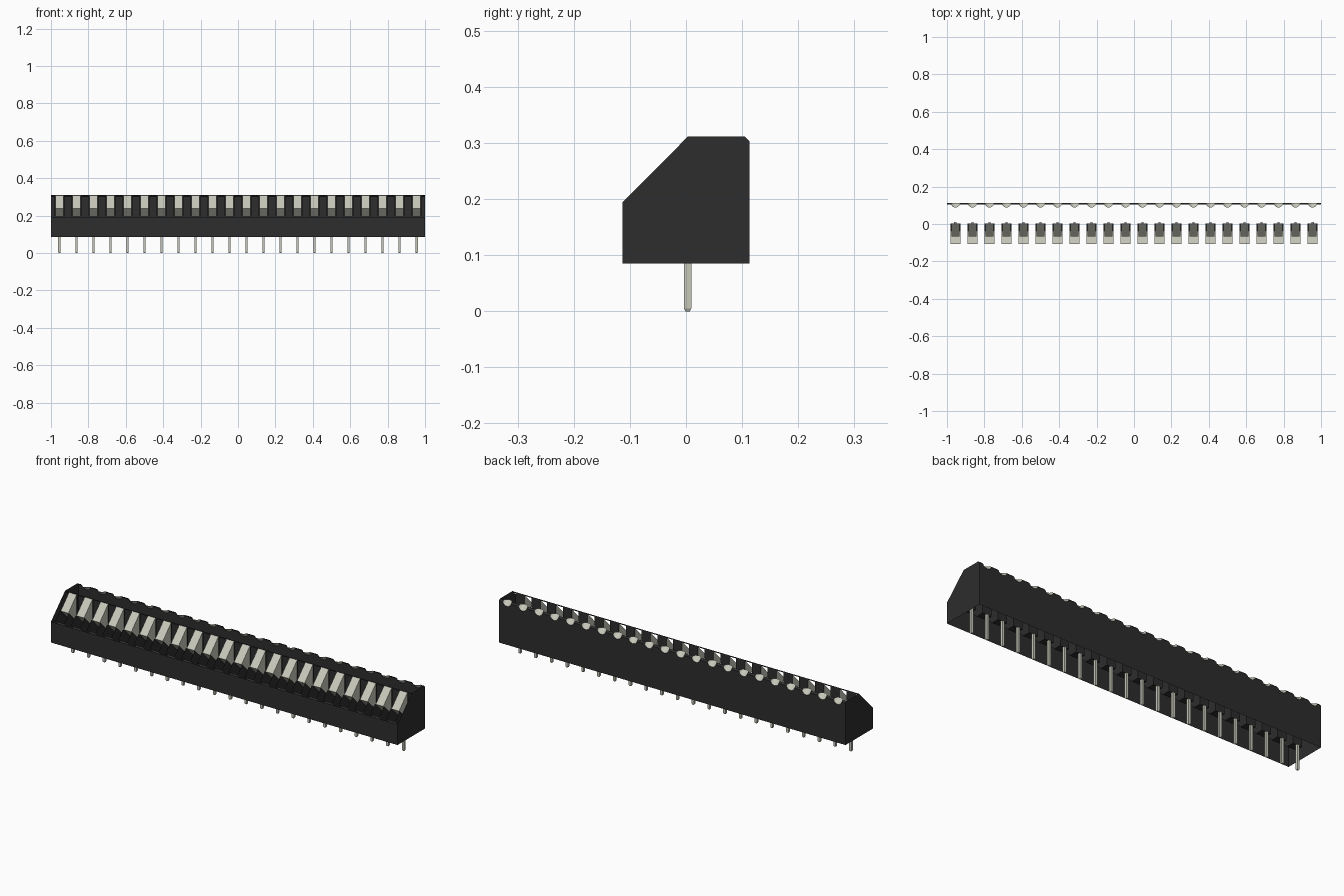
import bpy, bmesh, math

if "Cube" in bpy.data.objects:
    bpy.data.objects.remove(bpy.data.objects["Cube"])

N = 22
PITCH = 2 / N
XS = [-1 + PITCH * (i + 0.5) for i in range(N)]
Y = 0.113          # half depth of housing
Z0, ZF, ZT = 0.085, 0.194, 0.311   # bottom, front lip, top
R, D = 0.025, 0.025                # notch half width and depth
T0 = math.asin(0.008 / D)          # where the notch meets the chamfer
ARC = [T0 + (math.pi - 2 * T0) * k / 10 for k in range(11)]


def material(name, col):
    m = bpy.data.materials.new(name)
    m.diffuse_color = (*col, 1)
    m.use_nodes = True
    m.node_tree.nodes["Principled BSDF"].inputs["Base Color"].default_value = m.diffuse_color
    return m


BLACK = material("black_plastic", (0.026, 0.026, 0.026))
METAL = material("pale_metal", (0.57, 0.57, 0.49))


def build(name, faces, mat, fix=False):
    """Make one object from a list of polygons."""
    bm = bmesh.new()
    for f in faces:
        bm.faces.new([bm.verts.new(p) for p in f])
    bmesh.ops.remove_doubles(bm, verts=bm.verts, dist=1e-5)
    if fix:
        bmesh.ops.recalc_face_normals(bm, faces=bm.faces)
    me = bpy.data.meshes.new(name)
    bm.to_mesh(me)
    bm.free()
    me.materials.append(mat)
    ob = bpy.data.objects.new(name, me)
    bpy.context.collection.objects.link(ob)
    return ob


def strip(x0, x1, a, b):
    """Rectangle across x between two (y, z) points."""
    return [(x0, *a), (x1, *a), (x1, *b), (x0, *b)]


def prism(x0, x1, prof):
    """Closed prism along x from a (y, z) profile."""
    n = len(prof)
    fs = [strip(x0, x1, prof[i], prof[(i + 1) % n]) for i in range(n)]
    fs.append([(x0, *p) for p in reversed(prof)])
    fs.append([(x1, *p) for p in prof])
    return fs


# Housing end plates
side = [(-Y, Z0), (Y, Z0), (Y, 0.303), (0.105, ZT), (0.003, ZT), (-Y, ZF)]
build("end_plates", [[(1, *p) for p in side],
                     [(-1, *p) for p in reversed(side)]], BLACK)

# Front wall of the open housing
build("front_wall", [strip(-1, 1, (-Y, Z0), (-Y, ZF))], BLACK)

# Back wall with a rounded notch per position, and its chamfered top edge
wall, chamfer = [], []
for x in XS:
    notch = [(x + R * math.cos(t), Y, ZT - D * math.sin(t)) for t in ARC]
    l, r = x - PITCH / 2, x + PITCH / 2
    wall.append([(r, Y, Z0), (l, Y, Z0), (l, Y, 0.303)]
                + notch[::-1] + [(r, Y, 0.303)])
    c = R * math.cos(T0)
    for a, b in ((l, x - c), (x + c, r)):
        chamfer.append(strip(b, a, (Y, 0.303), (0.105, ZT)))
build("back_wall", wall, BLACK)
build("back_chamfer", chamfer, BLACK)

# Thin ridge along the crest of the slope
build("crest_ridge", [strip(-1, 1, (0.003, 0.305), (0.003, ZT))], BLACK)

# Slanted test slots behind the notches
cups = []
for x in XS:
    for t, u in zip(ARC, ARC[1:]):
        ct, st, cu, su = math.cos(t), math.sin(t), math.cos(u), math.sin(u)
        cups.append([(x + R * ct, Y - D * st, ZT), (x + R * cu, Y - D * su, ZT),
                     (x + R * cu, Y, ZT - D * su), (x + R * ct, Y, ZT - D * st)])
build("test_slots", cups, METAL)

# Push buttons lying in the slope, wire entries below them, and pins
buttons, entries, sockets, pins = [], [], [], []
W, H = 0.022, 0.026
for x in XS:
    buttons += prism(x - W, x + W, [(-0.067, 0.238), (0.002, 0.168), (0.002, 0.309)])
    entries.append(strip(x - H, x + H, (-0.107, 0.199), (-0.038, 0.13)))
    sockets.append(strip(x + H, x - H, (0.004, 0.13), (0.004, ZT)))
    sockets.append(strip(x - H, x + H, (-0.038, 0.13), (0.004, 0.13)))
    for s in (-H, H):
        sockets.append([(x + s, *p) for p in ((-0.107, 0.199), (-0.038, 0.13),
                                              (0.004, 0.13), (0.004, 0.168),
                                              (-0.067, 0.239))])
    # Pin: square shaft with a tapered tip
    a, b, yc = 0.0065, 0.004, 0.003
    rings = [[(x + sx * h, yc + sy * h, z) for sx, sy in
              ((-1, -1), (1, -1), (1, 1), (-1, 1))]
             for h, z in ((b, 0), (a, 0.005), (a, 0.13))]
    pins += [rings[0][::-1], rings[2]]
    for p, q in zip(rings, rings[1:]):
        pins += [[p[i], p[(i + 1) % 4], q[(i + 1) % 4], q[i]] for i in range(4)]
build("push_buttons", buttons, METAL, True)
build("wire_entries", entries, METAL)
build("button_sockets", sockets, BLACK)
build("solder_pins", pins, METAL, True)
